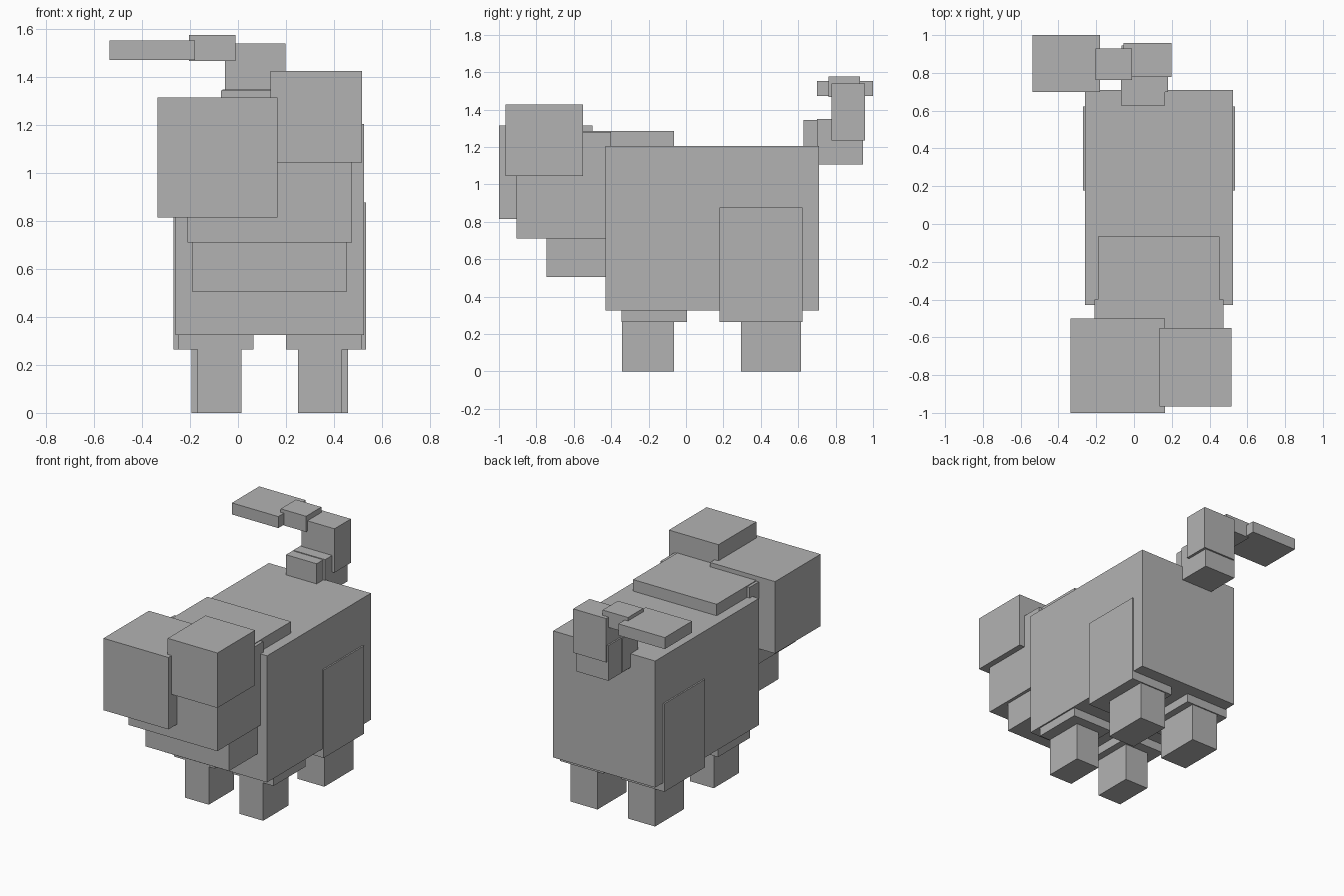
import bpy

old = bpy.data.objects.get("Cube")
if old:
    bpy.data.objects.remove(old, do_unlink=True)

# Single plain colour
grey = bpy.data.materials.new("plain_grey")
grey.use_nodes = True
colour = (0.45, 0.45, 0.45, 1)
grey.diffuse_color = colour
grey.node_tree.nodes["Principled BSDF"].inputs["Base Color"].default_value = colour

MID_X = 0.1325  # centre line of the body


def box(name, x, y, z):
    """Box given by its (low, high) extent on each axis."""
    spans = (x, y, z)
    bpy.ops.mesh.primitive_cube_add(size=1, location=[(a + b) / 2 for a, b in spans])
    ob = bpy.context.object
    ob.name = name
    ob.scale = [b - a for a, b in spans]
    bpy.ops.object.transform_apply(location=False, rotation=False, scale=True)
    ob.data.materials.append(grey)
    return ob


def pair(name, x, y, z):
    """Box on the left plus its mirror image across the body's centre line."""
    box("left_" + name, x, y, z)
    box("right_" + name, (2 * MID_X - x[1], 2 * MID_X - x[0]), y, z)


# Torso, shoulders and neck
box("body", (-0.26, 0.525), (-0.43, 0.71), (0.325, 1.205))
box("chest", (-0.19, 0.453), (-0.745, -0.065), (0.505, 1.285))
box("neck", (-0.21, 0.475), (-0.905, -0.40), (0.71, 1.28))

# Two heads side by side
box("large_head", (-0.335, 0.165), (-1.0, -0.5), (0.815, 1.315))
box("small_head", (0.135, 0.517), (-0.965, -0.55), (1.045, 1.427))

# Legs
pair("front_thigh", (0.20, 0.515), (-0.345, 0.005), (0.265, 0.75))
pair("front_leg", (0.25, 0.433), (-0.342, -0.065), (0, 0.30))
pair("hind_thigh", (0.20, 0.535), (0.178, 0.623), (0.265, 0.877))
pair("hind_leg", (0.25, 0.458), (0.295, 0.615), (0, 0.30))

# Tail, from the root to the flat tip
box("tail_root", (-0.07, 0.165), (0.628, 0.80), (1.11, 1.345))
box("tail_base", (-0.065, 0.18), (0.70, 0.945), (1.105, 1.35))
box("tail_column", (-0.055, 0.198), (0.777, 0.957), (1.235, 1.54))
box("tail_joint", (-0.205, -0.01), (0.762, 0.93), (1.468, 1.577))
box("tail_tip", (-0.537, -0.18), (0.70, 1.0), (1.473, 1.553))
